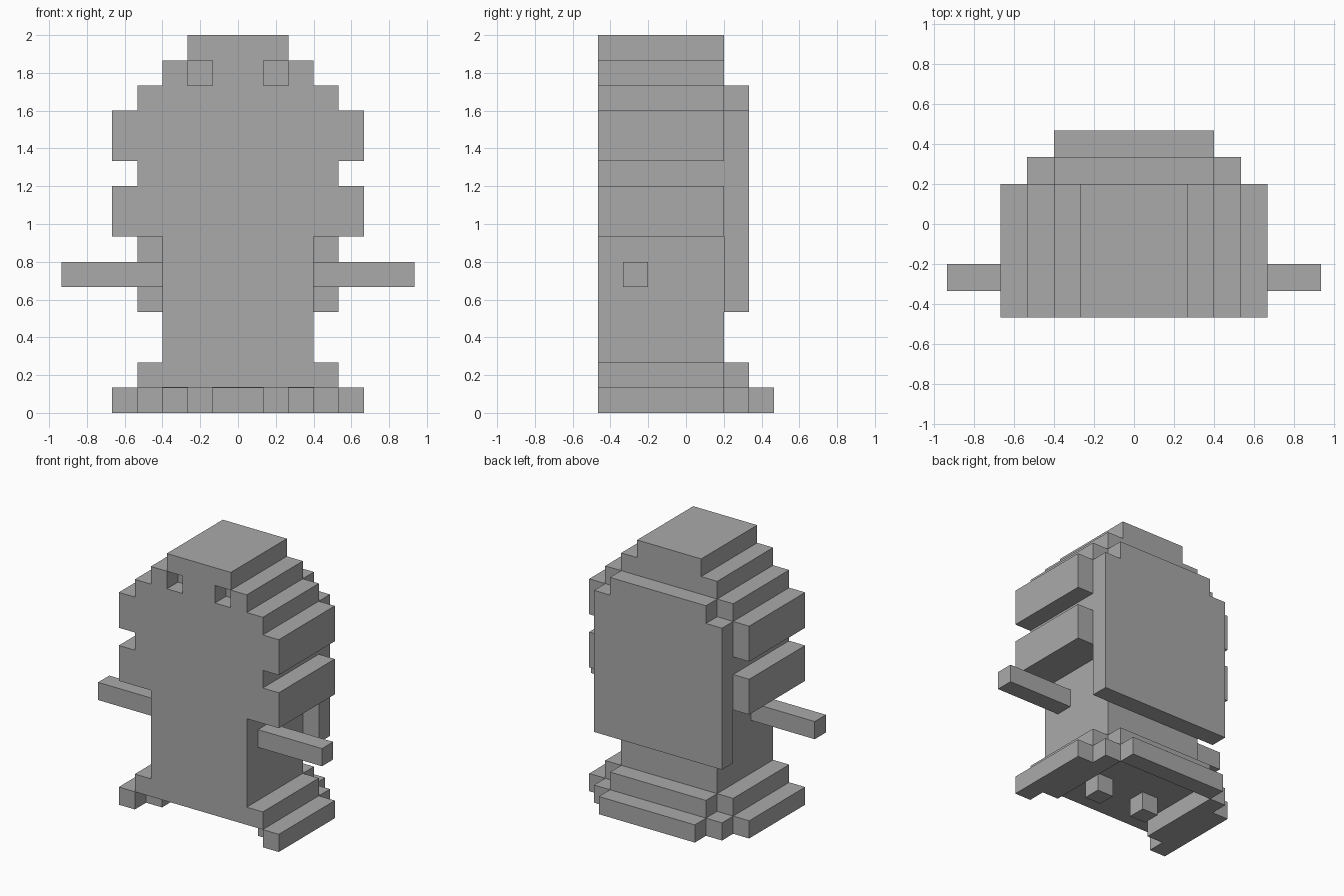
import bpy
import bmesh

if "Cube" in bpy.data.objects:
    bpy.data.objects.remove(bpy.data.objects["Cube"], do_unlink=True)

U = 2 / 15  # one block of the blocky grid

grey = bpy.data.materials.new("plain_grey")
grey.use_nodes = True
COLOUR = (0.4, 0.4, 0.4, 1.0)
grey.diffuse_color = COLOUR
grey.node_tree.nodes["Principled BSDF"].inputs["Base Color"].default_value = COLOUR


def prism(name, outline, start, end, axis):
    """Extrude an outline (in blocks) along 'y' or 'z'."""
    def place(p, d):
        return (p[0] * U, d * U, p[1] * U) if axis == "y" else (p[0] * U, p[1] * U, d * U)
    bm = bmesh.new()
    face = bm.faces.new([bm.verts.new(place(p, start)) for p in outline])
    shift = [b - a for a, b in zip(place((0, 0), start), place((0, 0), end))]
    ext = bmesh.ops.extrude_face_region(bm, geom=[face])
    moved = [g for g in ext["geom"] if isinstance(g, bmesh.types.BMVert)]
    bmesh.ops.translate(bm, verts=moved, vec=shift)
    bmesh.ops.recalc_face_normals(bm, faces=bm.faces)
    mesh = bpy.data.meshes.new(name)
    bm.to_mesh(mesh)
    bm.free()
    mesh.materials.append(grey)
    obj = bpy.data.objects.new(name, mesh)
    bpy.context.collection.objects.link(obj)
    return obj


def box(name, x0, x1, y0, y1, z0, z1):
    return prism(name, [(x0, y0), (x1, y0), (x1, y1), (x0, y1)], z0, z1, "z")


def mirrored(half):
    """Complete a right-hand outline with its mirror image."""
    return half + [(-x, v) for x, v in reversed(half)]


# Body: stepped silhouette, listed as (half width, bottom, top)
tiers = [(4, 1, 2), (3, 2, 7), (5, 7, 9), (4, 9, 10), (5, 10, 12),
         (4, 12, 13), (3, 13, 14), (2, 14, 15)]
half = [(w, z) for w, low, high in tiers for z in (low, high)]
body = prism("body", mirrored(half), -3.5, 1.5, "y")

# Eye sockets, one block deep
GAP = 0.004
for side in (-1, 1):
    cx = side * 1.5
    r = 0.5 - GAP
    cutter = box("eye_cutter", cx - r, cx + r, -4, -2.5, 13 + GAP, 14 - GAP)
    cutter.hide_render = True
    mod = body.modifiers.new("eye_socket", "BOOLEAN")
    mod.operation = "DIFFERENCE"
    mod.solver = "EXACT"
    mod.object = cutter
    bpy.context.view_layer.objects.active = body
    bpy.ops.object.modifier_apply(modifier=mod.name)
    bpy.data.objects.remove(cutter, do_unlink=True)

# Back panel with notched upper corners
prism("back_panel", mirrored([(4, 4), (4, 12), (3, 12), (3, 13)]), 1.5, 2.5, "y")

# Ledge behind the lower body
box("back_ledge", -3, 3, 1.5, 2.5, 1, 2)

# Skirt: open-fronted stepped rim around the base
rim = [(3, 2.5), (3, -2.5), (4, -2.5), (4, -3.5), (5, -3.5), (5, 1.5),
       (4, 1.5), (4, 2.5), (3, 2.5), (3, 3.5)]
side_rim = rim[:8]
for side, label in ((1, "left"), (-1, "right")):
    prism(label + "_skirt", [(side * x, y) for x, y in side_rim], 0, 1, "z")
box("back_skirt", -3, 3, 2.5, 3.5, 0, 1)
# Underside roof closing the rim behind the body
box("skirt_roof", -3, 3, 1.5, 2.5, 0.98, 1)

# Arms and feet
for side, label in ((1, "left"), (-1, "right")):
    xs = sorted((side * 3, side * 7))
    box(label + "_arm", xs[0], xs[1], -2.5, -1.5, 5, 6)
    xs = sorted((side * 1, side * 2))
    box(label + "_foot", xs[0], xs[1], -1.5, -0.5, 0, 1)
